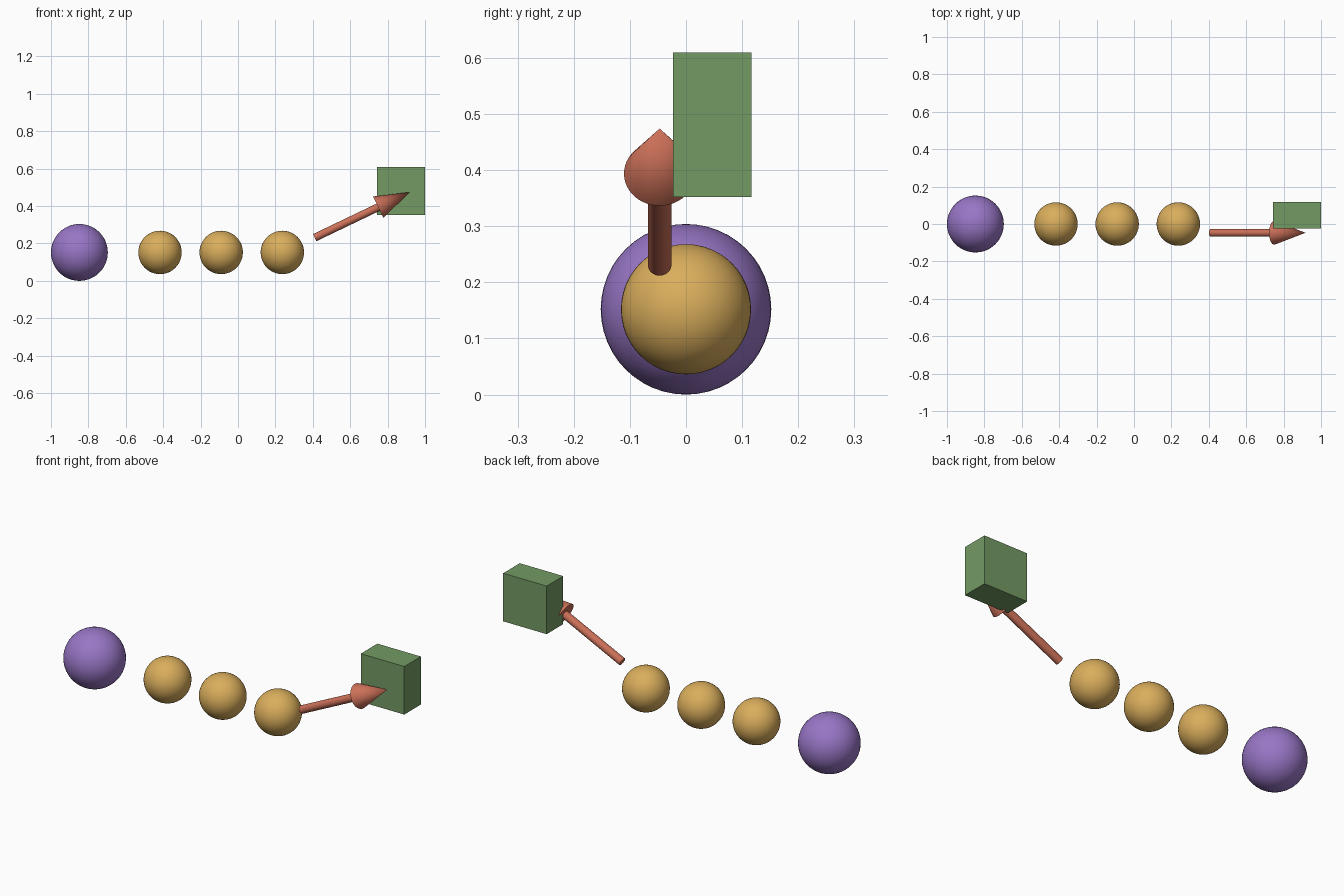
import bpy
import math
from mathutils import Vector

cube = bpy.data.objects.get("Cube")
if cube:
    bpy.data.objects.remove(cube, do_unlink=True)


def material(name, srgb):
    colour = [((c / 255 + 0.055) / 1.055) ** 2.4 for c in srgb] + [1]
    mat = bpy.data.materials.new(name)
    mat.use_nodes = True
    mat.diffuse_color = colour
    mat.node_tree.nodes["Principled BSDF"].inputs["Base Color"].default_value = colour
    return mat


purple = material("purple", (152, 118, 198))
gold = material("gold", (218, 174, 92))
terracotta = material("terracotta", (203, 112, 88))
green = material("green", (116, 154, 100))


def finish(name, mat, smooth=True):
    obj = bpy.context.object
    obj.name = name
    obj.data.materials.append(mat)
    if smooth:
        bpy.ops.object.shade_smooth_by_angle(angle=math.radians(35))
    return obj


def ball(name, x, radius, mat):
    bpy.ops.mesh.primitive_uv_sphere_add(segments=48, ring_count=24, radius=radius,
                                         location=(x, 0, 0.152))
    finish(name, mat)


def taper(name, start, end, r_start, r_end, mat):
    axis = end - start
    bpy.ops.mesh.primitive_cone_add(vertices=48, radius1=r_start, radius2=r_end,
                                    depth=axis.length, location=(start + end) / 2,
                                    rotation=axis.to_track_quat('Z', 'Y').to_euler())
    finish(name, mat)


# Row of balls
ball("large_ball", -0.848, 0.152, purple)
for i in range(3):
    ball(f"small_ball_{i + 1}", -0.417 + 0.327 * i, 0.116, gold)

# Rising arrow
tail = Vector((0.41, -0.047, 0.231))
tip = Vector((0.917, -0.047, 0.474))
neck = tail.lerp(tip, 0.67)
taper("arrow_shaft", tail, neck, 0.021, 0.021, terracotta)
taper("arrow_head", neck, tip, 0.0635, 0, terracotta)

# Block behind the arrow head
bpy.ops.mesh.primitive_cube_add(size=1, location=(0.871, 0.047, 0.481))
block = finish("block", green, smooth=False)
block.scale = (0.257, 0.14, 0.257)
